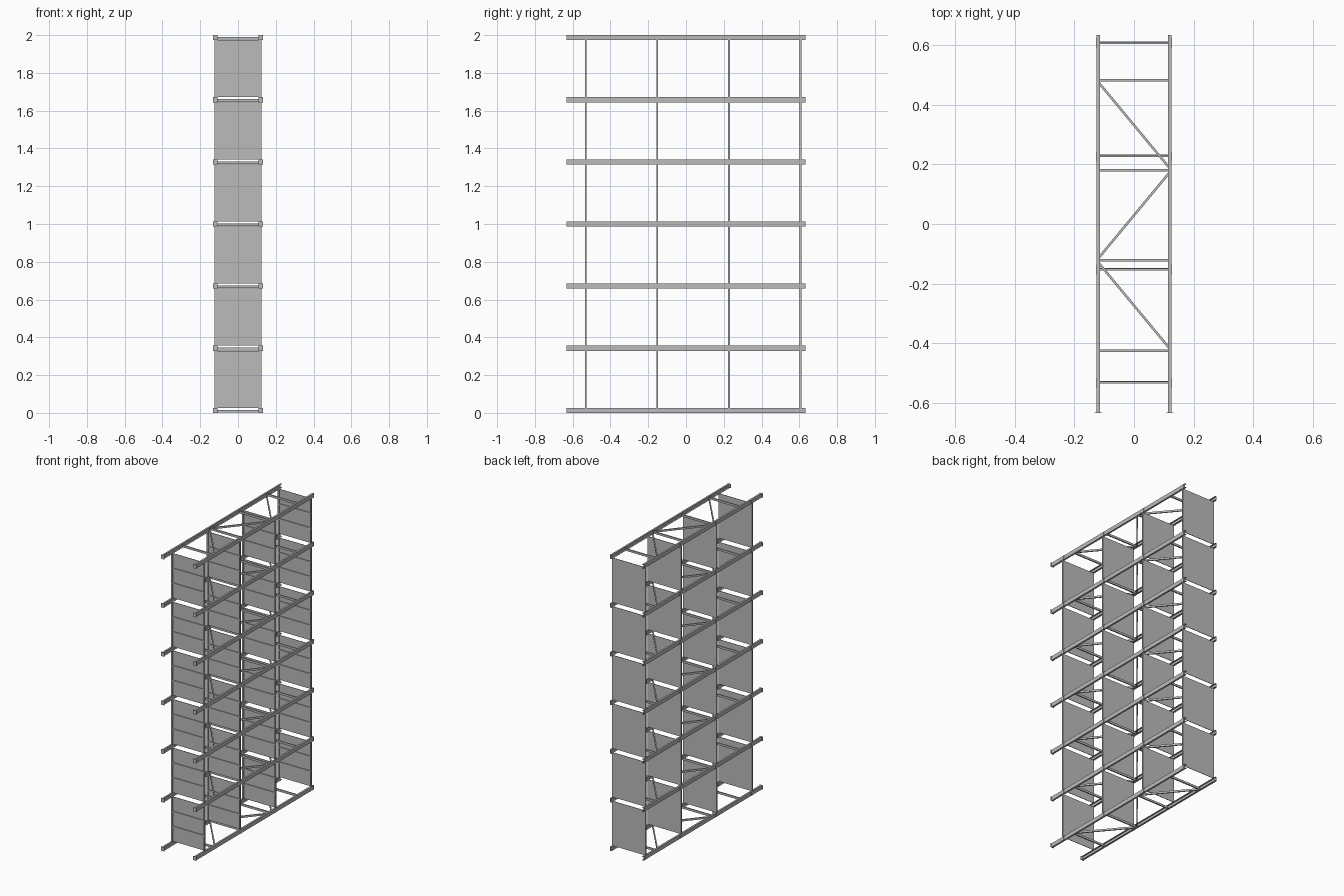
import bpy
import bmesh
from mathutils import Vector, Matrix

cube = bpy.data.objects.get("Cube")
if cube:
    bpy.data.objects.remove(cube, do_unlink=True)

steel = bpy.data.materials.new("grey steel")
GREY = (0.5, 0.5, 0.5, 1)
steel.diffuse_color = GREY
steel.use_nodes = True
steel.node_tree.nodes["Principled BSDF"].inputs["Base Color"].default_value = GREY

HALF_W = 0.12        # rail centre offset in x
HALF_Z = 0.0135      # half height of a rail
Y0, Y1 = -0.633, 0.633
BAYS = 6
PITCH = (2 - 2 * HALF_Z) / BAYS
LEVELS = [HALF_Z + i * PITCH for i in range(BAYS + 1)]
SHELVES = [0.607 - 0.379 * i for i in range(4)]
STRUTS = [0.482 - 0.302 * i for i in range(4)]


def box(bm, center, size, rot=Matrix.Identity(4)):
    mat = Matrix.Translation(center) @ rot @ Matrix.Diagonal((*size, 1))
    bmesh.ops.create_cube(bm, size=1, matrix=mat)


def finish(bm, name):
    mesh = bpy.data.meshes.new(name)
    bmesh.ops.recalc_face_normals(bm, faces=bm.faces)
    bm.to_mesh(mesh)
    bm.free()
    mesh.materials.append(steel)
    obj = bpy.data.objects.new(name, mesh)
    bpy.context.collection.objects.link(obj)
    return obj


def channel(bm, x, z, side):
    """C channel along y, open towards the middle of the frame."""
    w, t = 0.006, 0.002
    prof = [(w, -HALF_Z), (w, HALF_Z), (-w, HALF_Z), (-w, HALF_Z - t),
            (w - t, HALF_Z - t), (w - t, t - HALF_Z), (-w, t - HALF_Z), (-w, -HALF_Z)]
    face = bm.faces.new([bm.verts.new((x + side * px, Y0, z + pz)) for px, pz in prof])
    ext = bmesh.ops.extrude_face_region(bm, geom=[face], use_keep_orig=True)
    moved = [v for v in ext["geom"] if isinstance(v, bmesh.types.BMVert)]
    bmesh.ops.translate(bm, verts=moved, vec=(0, Y1 - Y0, 0))


# Ladder frames: two rails, end plates, cross struts and zigzag braces
for i, z in enumerate(LEVELS):
    bm = bmesh.new()
    for s in (-1, 1):
        channel(bm, s * HALF_W, z, s)
        box(bm, (s * HALF_W, Y0 + 0.001, z), (0.025, 0.003, 2 * HALF_Z))
    finish(bm, f"frame_rails_{i}")

    bm = bmesh.new()
    zs = z - 0.004
    for y in STRUTS:
        box(bm, (0, y, zs), (2 * HALF_W - 0.008, 0.008, 0.014))
    for k in range(3):
        s = 1 if k % 2 else -1
        a = Vector((s * 0.117, STRUTS[k] - 0.01, zs))
        b = Vector((-s * 0.117, STRUTS[k + 1] + 0.01, zs))
        d = b - a
        rot = d.to_track_quat('X', 'Z').to_matrix().to_4x4()
        box(bm, (a + b) / 2, (d.length, 0.008, 0.012), rot)
    finish(bm, f"frame_braces_{i}")

    # Beam connector plates on the outer rail faces
    bm = bmesh.new()
    for y in SHELVES:
        for s in (-1, 1):
            box(bm, (s * 0.1265, y - 0.002, z), (0.002, 0.034, 2 * HALF_Z - 0.001))
    finish(bm, f"beam_connectors_{i}")

# Shelf bays: deck panel, two side beams and two ribs on the front face
for i in range(BAYS):
    lo, hi = LEVELS[i] + HALF_Z, LEVELS[i + 1] - HALF_Z
    mid, h = (lo + hi) / 2, hi - lo
    for j, y in enumerate(SHELVES):
        bm = bmesh.new()
        box(bm, (0, y + 0.0025, mid), (0.236, 0.003, h))
        finish(bm, f"deck_{i}_{j}")
        bm = bmesh.new()
        for s in (-1, 1):
            box(bm, (s * HALF_W, y - 0.001, mid), (0.008, 0.010, h))
        for f in (-1 / 6, 1 / 6):
            box(bm, (0, y - 0.001, mid + f * h), (0.236, 0.006, 0.008))
        finish(bm, f"deck_beams_{i}_{j}")
